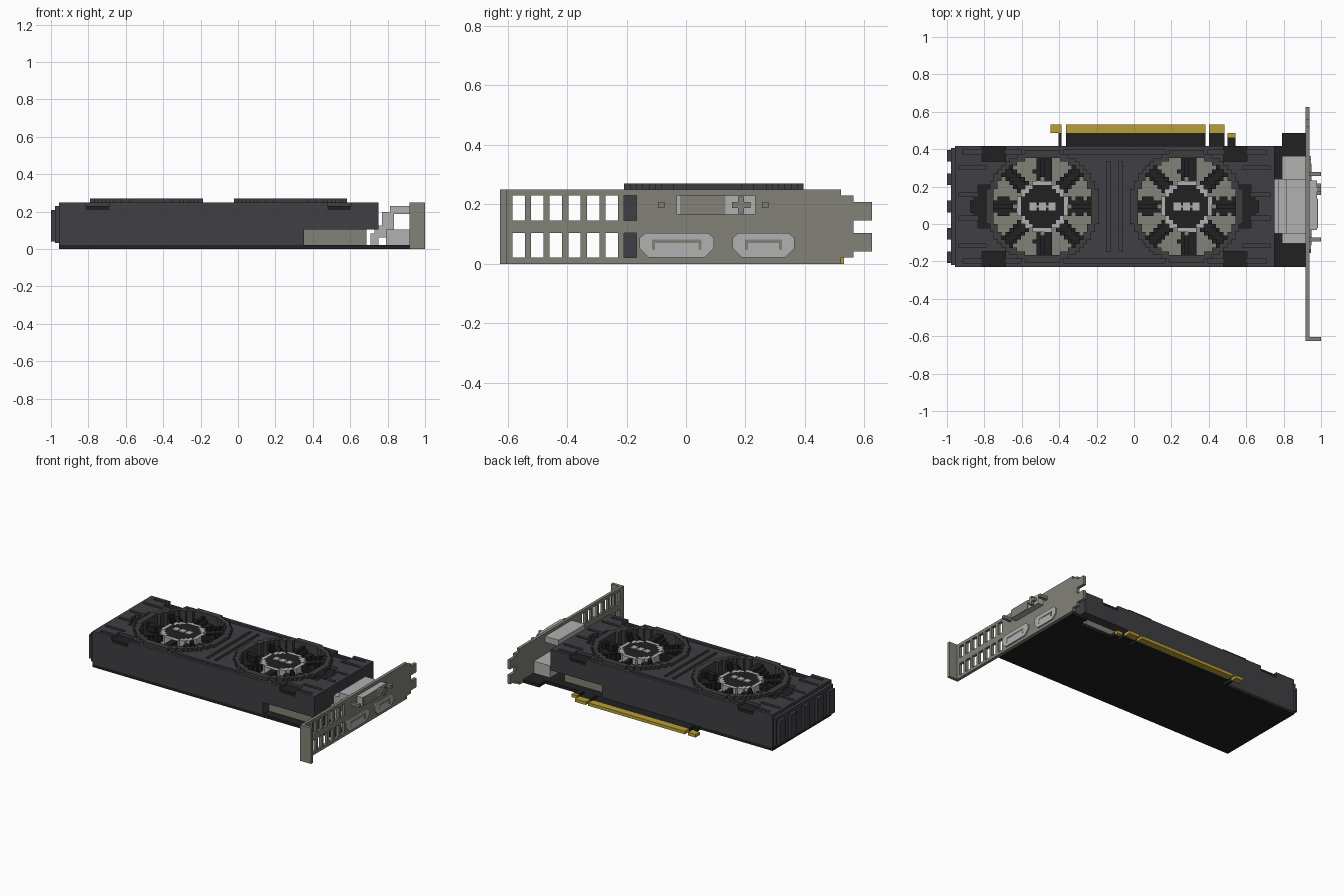
import bpy, bmesh, math
from itertools import product

cube = bpy.data.objects.get("Cube")
if cube:
    bpy.data.objects.remove(cube)

U = 2 / 96  # block size; all parts are laid out in block units
OX, OY = 48, 30


def material(name, r, g, b):
    m = bpy.data.materials.new(name)
    m.use_nodes = True
    m.diffuse_color = (r, g, b, 1)
    m.node_tree.nodes["Principled BSDF"].inputs["Base Color"].default_value = (r, g, b, 1)
    return m


CHARCOAL = material("charcoal", 0.05, 0.049, 0.057)
RIM = material("dark grey", 0.046, 0.05, 0.049)
BLACK = material("black", 0.015, 0.015, 0.015)
STEEL = material("warm grey steel", 0.223, 0.223, 0.188)
SILVER = material("light silver", 0.44, 0.44, 0.44)
GOLD = material("gold", 0.479, 0.352, 0.035)


def finish(name, bm, mat):
    bmesh.ops.recalc_face_normals(bm, faces=bm.faces)
    mesh = bpy.data.meshes.new(name)
    bm.to_mesh(mesh)
    bm.free()
    mesh.materials.append(mat)
    obj = bpy.data.objects.new(name, mesh)
    bpy.context.collection.objects.link(obj)
    return obj


def place(x, y, z):
    return ((x - OX) * U, (y - OY) * U, z * U)


def boxes(name, mat, *specs):
    """Plain blocks, each (x0, x1, y0, y1, z0, z1)."""
    bm = bmesh.new()
    for x0, x1, y0, y1, z0, z1 in specs:
        verts = bmesh.ops.create_cube(bm, size=1)["verts"]
        for v in verts:
            v.co = place(x1 if v.co.x > 0 else x0, y1 if v.co.y > 0 else y0,
                         z1 if v.co.z > 0 else z0)
    return finish(name, bm, mat)


def prism(name, mat, outline, x0, x1):
    """Outline in y, z pushed along x."""
    bm = bmesh.new()
    face = bm.faces.new([bm.verts.new(place(x0, y, z)) for y, z in outline])
    moved = bmesh.ops.extrude_face_region(bm, geom=[face], use_keep_orig=True)["geom"]
    for v in moved:
        if isinstance(v, bmesh.types.BMVert):
            v.co.x += (x1 - x0) * U
    return finish(name, bm, mat)


def blocks(name, mat, cells):
    """Stepped solid: skin of a set of unit cells, flat areas merged."""
    bm = bmesh.new()
    corners = {}

    def vert(p):
        if p not in corners:
            corners[p] = bm.verts.new(place(*p))
        return corners[p]

    for c in cells:
        for axis, side in product(range(3), (0, 1)):
            near = list(c)
            near[axis] += 2 * side - 1
            if tuple(near) in cells:
                continue
            quad = []
            for a, b in ((0, 0), (1, 0), (1, 1), (0, 1)):
                p = list(c)
                p[axis] += side
                p[(axis + 1) % 3] += a
                p[(axis + 2) % 3] += b
                quad.append(vert(tuple(p)))
            bm.faces.new(quad if side else quad[::-1])
    mesh_ob = finish_plain(name, bm, mat)
    return mesh_ob


def finish_plain(name, bm, mat):
    bmesh.ops.dissolve_limit(bm, angle_limit=0.01, verts=bm.verts, edges=bm.edges)
    mesh = bpy.data.meshes.new(name)
    bm.to_mesh(mesh)
    bm.free()
    mesh.materials.append(mat)
    obj = bpy.data.objects.new(name, mesh)
    bpy.context.collection.objects.link(obj)
    return obj


def grid(x0, x1, y0, y1, z0, z1):
    return set(product(range(x0, x1), range(y0, y1), range(z0, z1)))


FANS = (24, 61)  # centre cells
MID = 34


def radius(i, j):
    return min(math.hypot(i - f, j - MID) for f in FANS)


# Vents around the fans, mirrored about the shroud middle
VENTS = ((31, 6.7, 3.2, 2), (33.5, 3.5, 2, 2.2), (35, 0, 2, 2.2))


def in_vent(i, j):
    dx, dy = abs(i + 0.5 - 43), abs(j - MID)
    return any(abs((dx - x) / w) ** 3 + abs((dy - (13.4 if n == 0 else y)) / h) ** 3 < 1
               for n, (x, y, w, h) in enumerate(VENTS))


def in_groove(i, j):
    dx, dy = abs(i + 0.5 - 43), abs(j - MID)
    if radius(i, j) < 15:
        return False
    return (dy in (3, 10) and 33 < dx < 40) or (dy == 14 and dx < 39) or (dx < 2 and dx > 1 and dy < 12)


# Circuit board and contact edge
boxes("circuit_board", BLACK, (2, 92, 19, 50, 0, 1), (86, 92, 50, 53.3, 0, 1))
boxes("contact_tabs", BLACK, (28.6, 29.4, 50, 53.3, 0, 1), (30.6, 66.3, 50, 53.3, 0, 1),
      (67.2, 71.2, 50, 53.3, 0, 1), (72, 74, 50, 52.2, 0, 1))
boxes("gold_contacts", GOLD, (26.6, 29.4, 53.3, 55.5, 0, 1), (30.6, 66.3, 53.3, 55.5, 0, 1),
      (67.2, 71.2, 53.3, 55.5, 0, 1), (72, 74, 52.2, 53.3, 0, 1))

# Heatsink under the fans
boxes("heatsink", STEEL, (4, 81, 22, 47, 1, 5.3))
for f in FANS:
    blocks("heatsink_fins", STEEL,
           {c for c in grid(f - 14, f + 15, 20, 49, 4, 6) if radius(c[0], c[1]) < 13})

# Shroud with fan wells, side openings, vents and grooves
shroud = set()
vents = set()
for i, j, k in grid(2, 84, 19, 50, 1, 12):
    if k < 5 and (i >= 65 or (22 <= j < 47 and i >= 4)):
        continue
    if radius(i, j) < 13 and k >= 4:
        continue
    if k >= 10 and in_vent(i, j):
        if k == 10:
            vents.add((i, j, k))
        continue
    if k == 11 and in_groove(i, j):
        continue
    shroud.add((i, j, k))
blocks("shroud", CHARCOAL, shroud)
blocks("vents", BLACK, vents)

# Ribbed end of the shroud
boxes("end_plate", CHARCOAL, (1, 2, 19.5, 49.5, 1.5, 11))
boxes("end_ribs", CHARCOAL, *[(0, 1, y, y + 3, 2, 10) for y in (20, 26, 33, 40, 46)])

# Fans: raised rim, tilted blades, hub with pale ring and dots
for f in FANS:
    rim, blades, hub, ring = set(), set(), set(), set()
    for i, j in product(range(f - 14, f + 15), range(20, 49)):
        dx, dy = i - f, j - MID
        r = math.hypot(dx, dy)
        if 13 <= r < 14.7:
            rim.add((i, j, 12))
        if r < 5.4:
            hub |= {(i, j, k) for k in range(6, 12)}
        elif r < 6.5:
            ring |= {(i, j, k) for k in range(9, 12)}
        elif r < 13:
            step = math.pi / 4
            a = math.atan2(dy, dx)
            side = r * math.sin(a - round(a / step) * step)
            if abs(side) < 2 and r > 7:
                top = 10 + round(side / 1.5)
                blades |= {(i, j, top), (i, j, top - 1)}
    blocks("fan_rim", RIM, rim)
    blocks("fan_blades", BLACK, blades)
    blocks("fan_hub", BLACK, hub)
    blocks("hub_ring", SILVER, ring)
    cx, cy = f + 0.5, MID + 0.5
    boxes("hub_dots", SILVER, *[(cx + d - 0.9, cx + d + 0.9, cy - 1, cy + 1, 12, 12.3)
                                for d in (-2.4, 0, 2.4)],
          (cx - 2.4, cx + 2.4, cy - 0.3, cy + 0.3, 12, 12.2))

# Mounting bracket with two rows of slots and a notched end
bracket = set()
for c in grid(92, 93, 0, 60, 0, 12):
    j, k = c[1], c[2]
    slot_height = 1 <= k < 5 or 7 <= k < 11
    if 2 <= j < 22 and (j - 2) % 3 < 2 and slot_height:
        continue
    if (j >= 55 and not 1 <= k < 11) or (j >= 57 and not (2 <= k < 5 or 7 <= k < 10)):
        continue
    bracket.add(c)
blocks("bracket", STEEL, bracket)
boxes("bracket_flange", STEEL, (93, 96, 0, 1, 0, 12))

# Connector housings behind the bracket
boxes("lower_sockets", SILVER, (86, 92, 25, 34.5, 1, 5), (86, 92, 37.5, 47.5, 1, 5))
boxes("upper_socket", SILVER, (82, 84, 27.5, 41.5, 1, 4), (83, 86, 27.5, 41.5, 3, 6),
      (85, 88, 27.5, 41.5, 5, 9.5), (87, 92, 27.5, 41.5, 9, 11))

# Connector faces on the bracket
for y0, y1 in ((22.5, 34.5), (37.5, 47.5)):
    prism("port_plate", SILVER, [(y0, 2.5), (y0 + 1.5, 1), (y1 - 1.5, 1), (y1, 2.5),
                                 (y1, 4.2), (y1 - 1, 5), (y0 + 1, 5), (y0, 4.2)], 93, 93.4)
    boxes("port_slot", STEEL, (93.4, 93.5, y0 + 2, y1 - 2, 3.4, 3.9),
          (93.4, 93.5, y0 + 2, y0 + 2.5, 2.2, 3.4), (93.4, 93.5, y1 - 2.5, y1 - 2, 2.2, 3.4))
boxes("video_port", SILVER, (93, 95, 28.5, 41.2, 8, 11))
boxes("video_port_face", STEEL, (95, 95.2, 29, 36.4, 8, 11))
boxes("video_port_cross", STEEL, (95, 96, 38.4, 39.4, 8.1, 10.9), (95, 96, 37.4, 40.4, 9, 10))
boxes("port_screws", STEEL, (93, 96, 25.5, 26.5, 9, 10), (93, 96, 42.3, 43.3, 9, 10))
